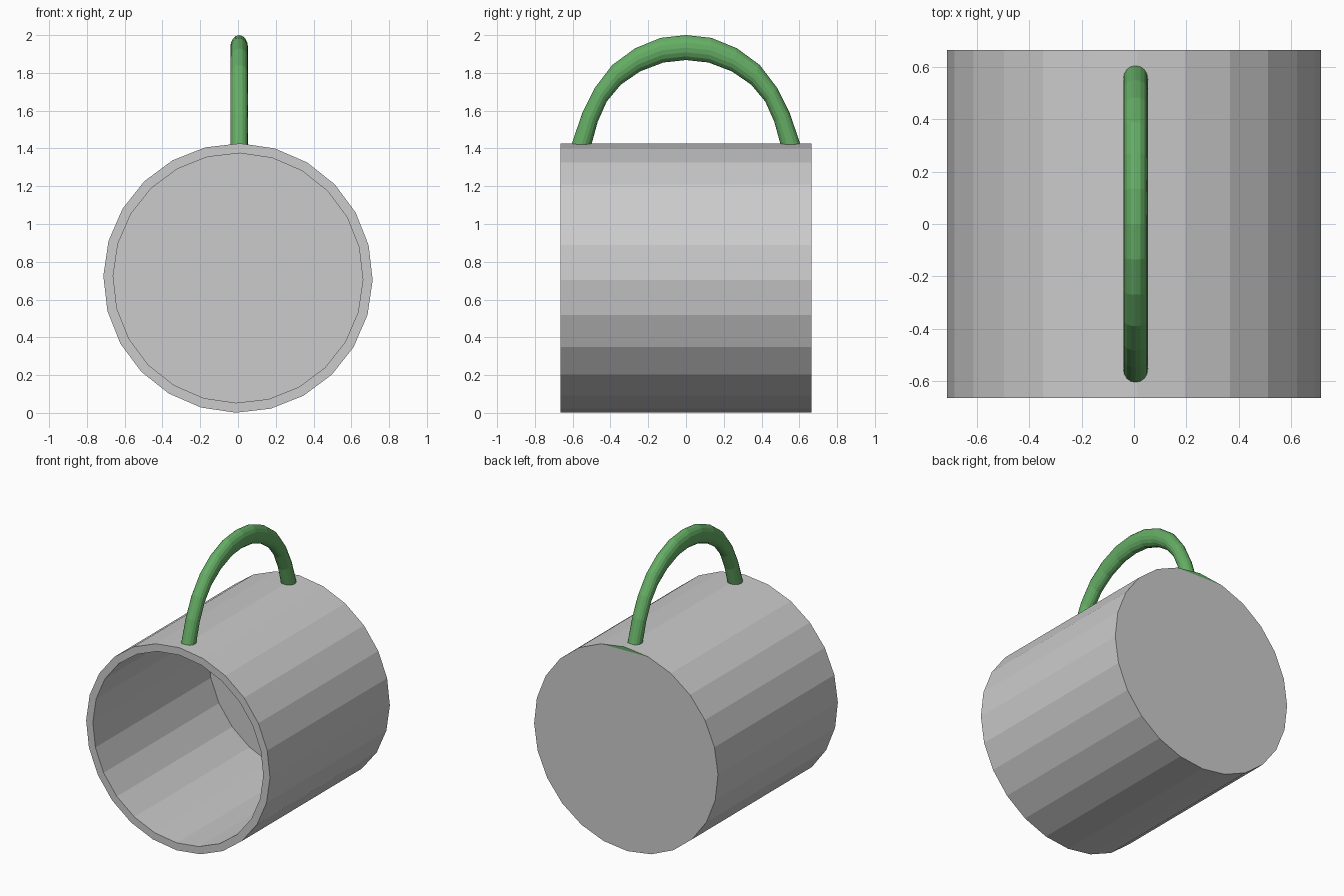
import bpy, bmesh
from math import sin, cos, pi, radians
from mathutils import Vector

if "Cube" in bpy.data.objects:
    bpy.data.objects.remove(bpy.data.objects["Cube"])

green = bpy.data.materials.new("green")
green.diffuse_color = (0.13, 0.42, 0.13, 1)
green.use_nodes = True
green.node_tree.nodes["Principled BSDF"].inputs["Base Color"].default_value = green.diffuse_color


def finish(bm, name, mats):
    bmesh.ops.recalc_face_normals(bm, faces=bm.faces)
    me = bpy.data.meshes.new(name)
    for m in mats:
        me.materials.append(m)
    bm.to_mesh(me)
    bm.free()
    ob = bpy.data.objects.new(name, me)
    bpy.context.collection.objects.link(ob)
    return ob


def bridge(bm, a, b):
    n = len(a)
    for i in range(n):
        bm.faces.new((a[i], a[(i + 1) % n], b[(i + 1) % n], b[i]))


# Cup body lying on its side: open at the front, closed at the back
N, ROLL, CZ = 24, radians(0.9), 0.714
bm = bmesh.new()
rings = []
for r, y in ((0.713, 0.664), (0.713, -0.664), (0.661, -0.664), (0.661, 0.614)):
    rings.append([bm.verts.new((r * sin(2 * pi * i / N + ROLL), y,
                                CZ + r * cos(2 * pi * i / N + ROLL)))
                  for i in range(N)])
for a, b in zip(rings, rings[1:]):
    bridge(bm, a, b)
bm.faces.new(rings[3])
# Back wall, with the small green corner under the handle
back = rings[0]
bm.faces.new(back[1:])
ear = bm.faces.new((back[-1], back[0], back[1]))
ear.material_index = 1
finish(bm, "cup_body", [None, green])

# Handle: outer and inner edge points from the crown down to one foot (y, z)
outer = [(0, 2.0), (0.135, 1.985), (0.27, 1.93), (0.39, 1.842),
         (0.483, 1.72), (0.55, 1.585), (0.608, 1.415)]
inner = [(0, 1.868), (0.12, 1.855), (0.243, 1.808), (0.345, 1.738),
         (0.42, 1.648), (0.468, 1.54), (0.502, 1.415)]
half = list(zip(outer, inner))
path = [((-o[0], o[1]), (-i[0], i[1])) for o, i in half[:0:-1]] + half

SIDES, RX, X0 = 16, 0.047, 0.006
bm = bmesh.new()
loops = []
for o, i in path:
    o, i = Vector((X0, *o)), Vector((X0, *i))
    mid, arm = (o + i) / 2, (o - i) / 2
    loops.append([bm.verts.new(mid + arm * cos(2 * pi * k / SIDES)
                               + Vector((RX * sin(2 * pi * k / SIDES), 0, 0)))
                  for k in range(SIDES)])
for a, b in zip(loops, loops[1:]):
    bridge(bm, a, b)
bm.faces.new(loops[0])
bm.faces.new(loops[-1])
finish(bm, "handle", [green])
